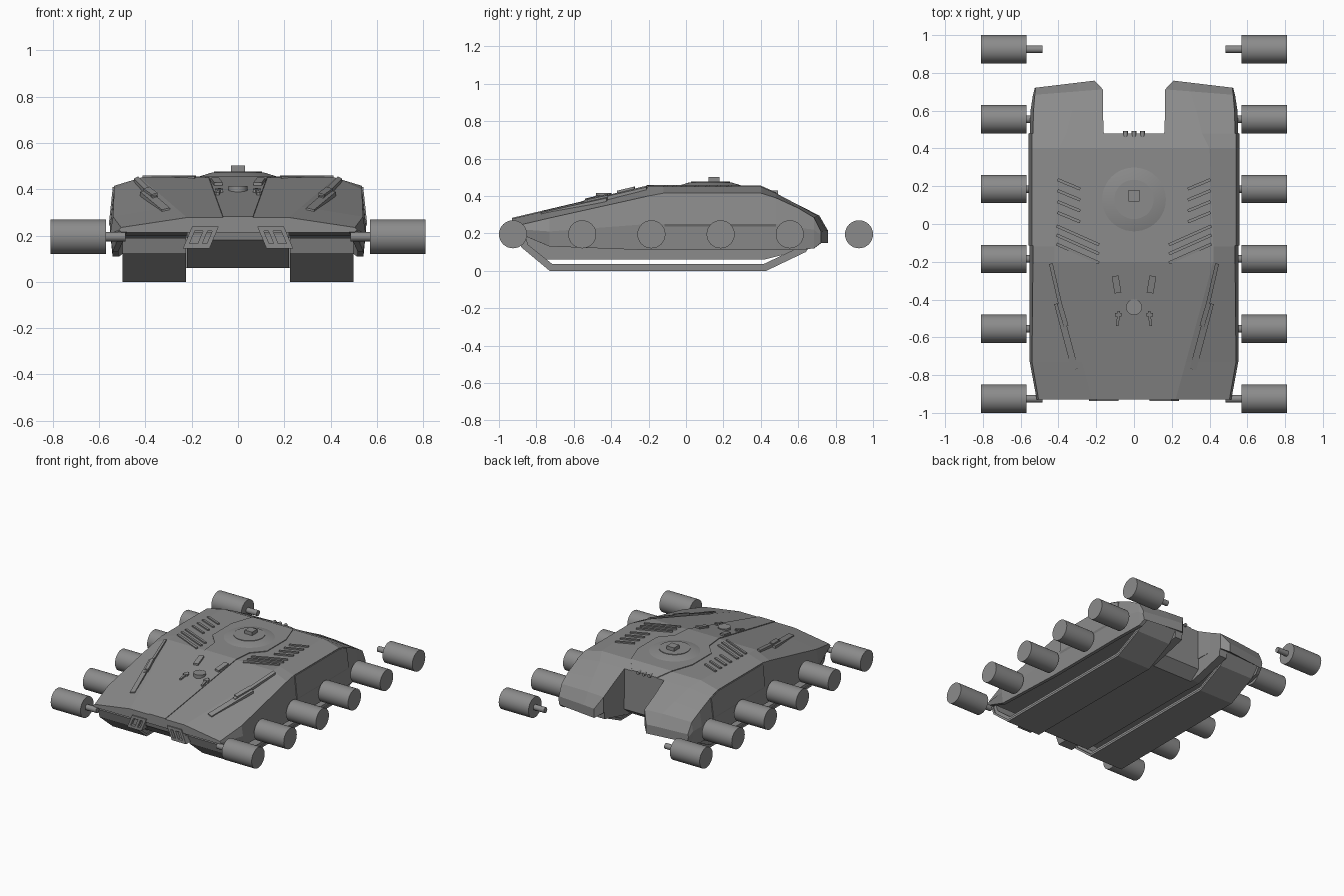
import bpy, bmesh, math
from mathutils import Vector

cube = bpy.data.objects.get("Cube")
if cube:
    bpy.data.objects.remove(cube, do_unlink=True)

grey = bpy.data.materials.new("hull grey")
grey.use_nodes = True
COLOUR = (0.26, 0.26, 0.26, 1)
grey.diffuse_color = COLOUR
grey.node_tree.nodes["Principled BSDF"].inputs["Base Color"].default_value = COLOUR


def finish(name, bm, mirror=True, smooth=False):
    bmesh.ops.recalc_face_normals(bm, faces=bm.faces)
    mesh = bpy.data.meshes.new(name)
    bm.to_mesh(mesh)
    bm.free()
    mesh.materials.append(grey)
    ob = bpy.data.objects.new(name, mesh)
    bpy.context.collection.objects.link(ob)
    if mirror:
        ob.modifiers.new("Mirror", 'MIRROR')
    if smooth:
        bpy.ops.object.select_all(action='DESELECT')
        ob.select_set(True)
        bpy.context.view_layer.objects.active = ob
        bpy.ops.object.shade_smooth_by_angle(angle=math.radians(35))
    return ob


def loft(name, rings, mirror=True, bm=None):
    """Skin equal-length closed rings and cap both ends."""
    own = bm is None
    bm = bm or bmesh.new()
    rows = [[bm.verts.new(p) for p in r] for r in rings]
    n = len(rows[0])
    for a, b in zip(rows, rows[1:]):
        for i in range(n):
            j = (i + 1) % n
            bm.faces.new((a[i], a[j], b[j], b[i]))
    bm.faces.new(rows[0])
    bm.faces.new(rows[-1])
    if own:
        return finish(name, bm, mirror)


def prism_x(name, profile, x0, x1, mirror=True):
    return loft(name, [[(x, y, z) for y, z in profile] for x in (x0, x1)], mirror)


def cylinder(name, radius, depth, loc, axis='Z', r2=None, sides=32, mirror=False):
    bm = bmesh.new()
    bmesh.ops.create_cone(bm, cap_ends=True, segments=sides, radius1=radius,
                          radius2=radius if r2 is None else r2, depth=depth)
    for v in bm.verts:
        c = v.co
        v.co = Vector(loc) + {'Z': c, 'X': Vector((c.z, c.y, -c.x)),
                              'Y': Vector((c.x, c.z, -c.y))}[axis]
    return finish(name, bm, mirror, True)


def lerp_table(table, y):
    for (a, u), (b, v) in zip(table, table[1:]):
        if y <= b:
            return u + (v - u) * (y - a) / (b - a)
    return table[-1][1]


TOP = [(-.93, .278), (-.2, .45), (.4, .45), (.48, .415)]
RIDGE = [(-.93, .22), (-.2, .42), (.4, .4), (.48, .36)]


def deck(x, y):
    """Height of the upper deck, falling away outside the ridge line."""
    ridge = lerp_table(RIDGE, y)
    drop = max(0, abs(x) - ridge) / (.535 - ridge) * .045
    return lerp_table(TOP, y) - drop


def bar(bm, a, b, width, lift=.009):
    """Thin raised bar on the deck between two plan points."""
    a, b = Vector(a), Vector(b)
    side = Vector((a.y - b.y, b.x - a.x)).normalized() * width / 2
    rings = []
    for p in (a, b):
        l, r = p + side, p - side
        rings.append([(q.x, q.y, deck(q.x, q.y) + dz)
                      for q, dz in ((l, -.01), (l, lift), (r, lift), (r, -.01))])
    loft("", rings, bm=bm)


def section(y, xi, zt, xr, xs, zs, xm, zm, zb, zw, skew=0):
    pts = [(xi, zt), (xr, zt), (xs, zs), (xm, zm), (xm - .01, zb),
           (xm - .035, zb), (xm - .035, zw), (xi, zw)]
    return [(x, y - skew * (x - .2), z) for x, z in pts]


# Main hull with the hanging side skirts
loft("hull", [
    section(-.93, 0, .278, .22, .505, .235, .515, .225, .215, .214),
    section(-.73, 0, .325, .275, .54, .282, .552, .21, .13, .21),
    section(-.2, 0, .45, .42, .535, .4, .552, .25, .11, .2),
    section(-.12, 0, .45, .42, .535, .415, .552, .25, .11, .2),
    section(.4, 0, .45, .4, .535, .415, .552, .25, .11, .2),
    section(.48, 0, .415, .36, .535, .39, .552, .25, .11, .2)])

# Rear pods either side of the notch
loft("rear_pod", [
    section(.48, .16, .415, .36, .535, .39, .552, .25, .11, .2),
    section(.6, .165, .352, .33, .532, .335, .548, .23, .11, .2),
    section(.71, .165, .295, .3, .525, .285, .535, .22, .12, .18, .08),
    section(.76, .21, .215, .3, .52, .21, .525, .19, .15, .149, .12)])

# Belly tub and the inner pod walls that continue it backwards
prism_x("belly", [(-.925, .25), (-.91, .18), (-.75, .06), (.4, .06),
                  (.48, .12), (.48, .4), (-.2, .4)], -.22, .22, False)
prism_x("inner_pod_wall", [(.3, .06), (.42, .06), (.7, .13), (.71, .25),
                           (.48, .39), (.3, .39)], .165, .225)

# Track belts: outer tread and narrower inner lining
TREAD = [(-.9, .19), (-.88, .125), (-.73, .0), (.43, .0), (.64, .1), (.72, .2)]
MIDDLE = [(-.885, .19), (-.865, .13), (-.725, .016), (.425, .016), (.63, .113), (.7, .2)]
LINING = [(-.86, .19), (-.845, .14), (-.715, .036), (.415, .036), (.615, .13), (.68, .2)]
prism_x("track_tread", TREAD + MIDDLE[::-1], .225, .5)
prism_x("track_lining", MIDDLE + LINING[::-1], .232, .493)

# Side armour panel
bm = bmesh.new()
for lo, hi in (((.545, .225), (.537, .41)),):
    loft("", [[(lo[0], y, lo[1]), (.558, y, .25), (hi[0] + .004, y, hi[1] - drop), (.52, y, hi[1] - drop)]
              for y, drop in ((-.115, 0), (.4, 0), (.48, .025))], bm=bm)
finish("side_armour", bm)

# Raised centre strip on the deck
strip = [(-.93, .065), (-.2, .127), (-.07, .14), (.02, .22), (.24, .22), (.4, .165), (.48, .1)]
loft("centre_strip", [[(x, y, lerp_table(TOP, y) + dz) for x, dz in
                       ((-w, -.01), (-w, .005), (w, .005), (w, -.01))] for y, w in strip], False)

# Turret ring, cap and square post
cylinder("turret_dome", .195, .026, (0, .13, .46), r2=.11, sides=48)
cylinder("turret_cap", .104, .012, (0, .13, .471), sides=48)
prism_x("turret_post", [(.12, .46), (.18, .46), (.18, .502), (.12, .502)], -.03, .03, False)

# Deck vents: short slats, then longer ones reaching inwards
bm = bmesh.new()
for i in range(4):
    y = .235 - .058 * i
    bar(bm, (.405, y), (.285, y - .05), .016)
for i in range(3):
    y = -.01 - .048 * i
    bar(bm, (.41, y), (.185, y - .1), .016)
finish("deck_vents", bm)

# Slanted light bars along the ridge
bm = bmesh.new()
bar(bm, (.44, -.21), (.36, -.56), .02, .012)
bar(bm, (.405, -.42), (.312, -.77), .036, .008)
bar(bm, (.395, -.42), (.36, -.54), .026, .018)
finish("light_bars", bm)

# Small deck fittings
bm = bmesh.new()
bar(bm, (.1, -.275), (.085, -.365), .036, .018)
bar(bm, (.08, -.46), (.088, -.54), .014, .016)
bar(bm, (.065, -.48), (.1, -.48), .02, .018)
finish("deck_fittings", bm)
cylinder("deck_disc", .042, .03, (0, -.44, .4))
for x in (-.045, 0, .045):
    cylinder("notch_pin", .012, .04, (x, .472, .418), 'Y', sides=12)

# Slanted headlight frames with inset slats on the nose
bm = bmesh.new()


def slanted(x0, x1, z0, z1, front, back):
    shift = lambda z: (.235 - z) * .42
    loft("", [[(x + shift(z), y, z) for x, z in ((x0, z0), (x1, z0), (x1, z1), (x0, z1))]
              for y in (front, back)], bm=bm)


slanted(.085, .2, .145, .165, -.938, -.86)
slanted(.085, .2, .22, .24, -.938, -.86)
for x in (.085, .125, .18):
    slanted(x, x + .02, .15, .235, -.938, -.86)
slanted(.09, .195, .15, .235, -.915, -.86)
finish("headlights", bm)

# Six roller wheels per side with stub axles
for i in range(6):
    y = -.925 + .37 * i
    cylinder("wheel", .075, .24, (.69, y, .195), 'X', mirror=True)
    cylinder("axle", .02, .09, (.53, y, .195), 'X', sides=16, mirror=True)
